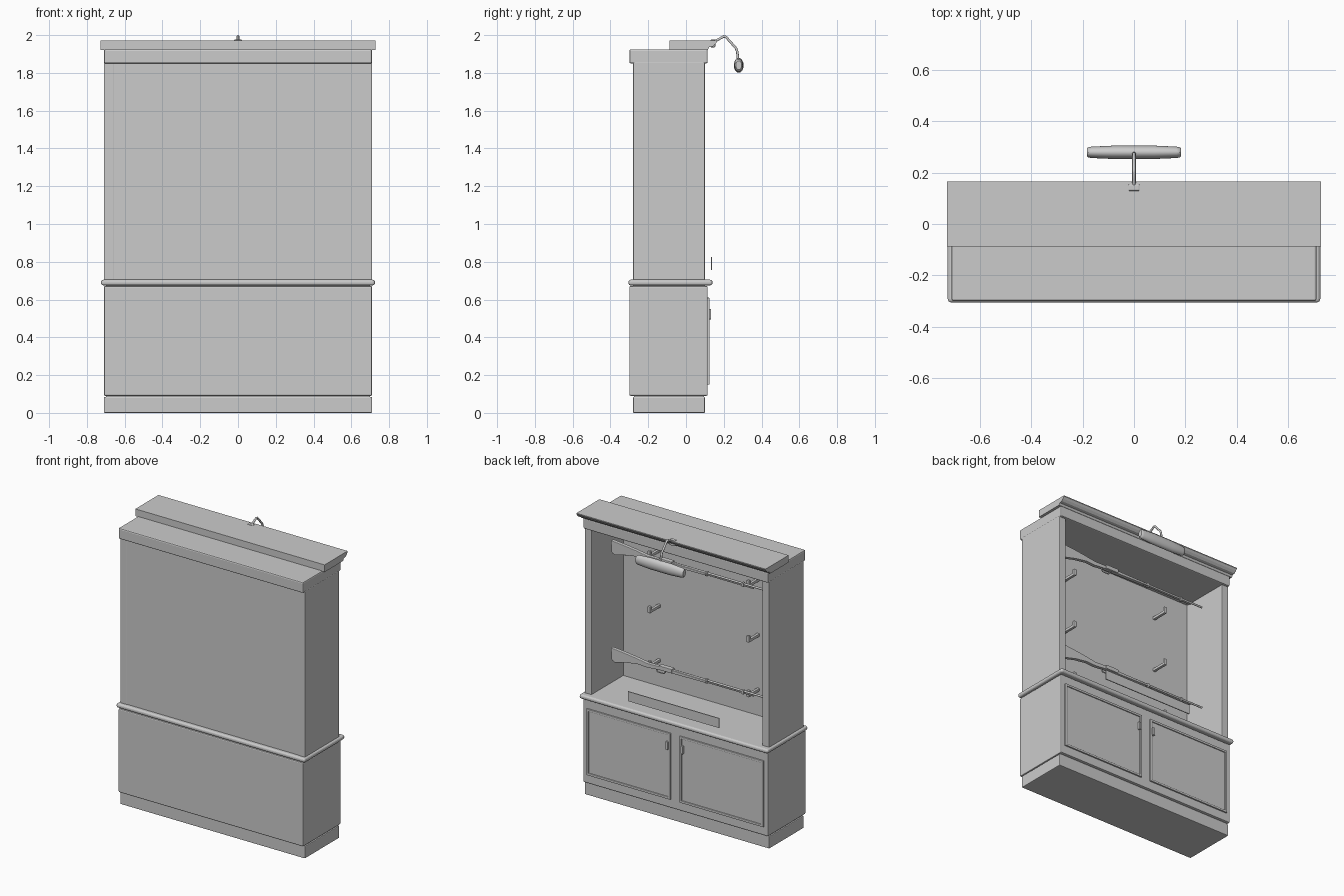
import bpy, math
from mathutils import Vector

if "Cube" in bpy.data.objects:
    bpy.data.objects.remove(bpy.data.objects["Cube"])


def finish(name, verts, faces, bevel=0.0, segs=2):
    me = bpy.data.meshes.new(name)
    me.from_pydata(verts, [], faces)
    ob = bpy.data.objects.new(name, me)
    bpy.context.collection.objects.link(ob)
    if bevel:
        m = ob.modifiers.new("bevel", 'BEVEL')
        m.width, m.segments = bevel, segs
    return ob


def box(name, x0, x1, y0, y1, z0, z1, bevel=0.0, segs=2):
    v = [(x, y, z) for z in (z0, z1) for x, y in ((x0, y0), (x1, y0), (x1, y1), (x0, y1))]
    f = [(3, 2, 1, 0), (4, 5, 6, 7), (0, 1, 5, 4), (1, 2, 6, 5), (2, 3, 7, 6), (3, 0, 4, 7)]
    return finish(name, v, f, bevel, segs)


def prism(name, pts, axis, a, b, bevel=0.0):
    """Extrude a 2D outline along x (pts are y,z) or y (pts are x,z)."""
    def put(p, t):
        return (t, p[0], p[1]) if axis == 'x' else (p[0], t, p[1])
    n = len(pts)
    v = [put(p, a) for p in pts] + [put(p, b) for p in pts]
    f = [tuple(range(n))[::-1], tuple(range(n, 2 * n))]
    f += [(i, (i + 1) % n, n + (i + 1) % n, n + i) for i in range(n)]
    ob = finish(name, v, f, bevel)
    import bmesh
    bm = bmesh.new()
    bm.from_mesh(ob.data)
    bmesh.ops.recalc_face_normals(bm, faces=bm.faces)
    bm.to_mesh(ob.data)
    bm.free()
    return ob


def tube(name, pts, r):
    cu = bpy.data.curves.new(name, 'CURVE')
    cu.dimensions = '3D'
    cu.bevel_depth, cu.bevel_resolution, cu.use_fill_caps = r, 3, True
    s = cu.splines.new('POLY')
    s.points.add(len(pts) - 1)
    for p, c in zip(s.points, pts):
        p.co = (*c, 1)
    ob = bpy.data.objects.new(name, cu)
    bpy.context.collection.objects.link(ob)
    return ob


# lower cupboard
box("plinth", -.71, .71, -.28, .10, 0, .085, .005)
box("plinth_neck", -.70, .70, -.275, .095, .08, .095)
box("cupboard_body", -.71, .71, -.30, .115, .09, .672, .007)
box("counter_ledge", -.725, .725, -.305, .14, .675, .705, .013, 4)
box("counter_core", -.70, .70, -.28, .10, .66, .69)

# cupboard doors: raised moulding frame, panel and pull
for side, s in (("left", -1), ("right", 1)):
    a, b = sorted((s * .035, s * .68))
    w = .016
    box(side + "_door_panel", a + w, b - w, .11, .118, .15 + w, .61 - w)
    box(side + "_door_stile_a", a, a + w, .11, .125, .15, .61, .003)
    box(side + "_door_stile_b", b - w, b, .11, .125, .15, .61, .003)
    box(side + "_door_rail_low", a, b, .11, .125, .15, .15 + w, .003)
    box(side + "_door_rail_top", a, b, .11, .125, .61 - w, .61, .003)
    box(side + "_door_pull", s * .058 - .009, s * .058 + .009, .115, .133, .495, .55, .003)

# upper display case, open to +y
for side, s in (("left", -1), ("right", 1)):
    a, b = sorted((s * .657, s * .71))
    box(side + "_case_side", a, b, -.28, .10, .70, 1.86, .005)
box("case_back", -.66, .66, -.277, -.25, .70, 1.86)
box("header", -.71, .71, -.30, .115, 1.85, 1.925, .008, 2)

# cornice, moulded on the open side only
prism("cornice", [(-.088, 1.922), (.115, 1.922), (.122, 1.936), (.142, 1.94),
                  (.155, 1.952), (.165, 1.966), (.165, 1.972), (-.088, 1.972)], 'x', -.727, .727)

# floating name strip over the ledge
box("display_strip", -.35, .35, .132, .138, .757, .824)

# pegs on the back panel
for i, z in enumerate((.885, 1.265, 1.65)):
    for side, s in (("left", -1), ("right", 1)):
        x = s * .38
        prism(f"peg_{side}_{i}", [(-.255, z - .01), (-.135, z - .01), (-.135, z + .036),
                                  (-.153, z + .036), (-.153, z + .01), (-.255, z + .01)],
              'x', x - .01, x + .01, .003)

# two displayed long rifles
Y = -.03
for tag, z, in (("upper", 1.712), ("lower", .966)):
    stock = [(.59, .038), (.585, -.045), (.56, -.058), (.47, -.035), (.38, -.022), (.31, -.026),
             (.22, -.018), (-.14, -.012), (-.14, .002), (.22, .006), (.31, .004), (.40, .018), (.50, .03)]
    prism(tag + "_rifle_stock", [(x, z + h) for x, h in stock], 'y', Y - .013, Y + .013, .004)
    tube(tag + "_rifle_barrel", [(.2, Y, z + .003), (-.595, Y, z + .003)], .007)
    tube(tag + "_rifle_rod", [(-.1, Y, z - .01), (-.5, Y, z - .01)], .004)
    box(tag + "_rifle_lock", .12, .22, Y - .017, Y + .017, z - .014, z + .014, .003)
    tube(tag + "_trigger_guard", [(.25, Y, z - .018), (.24, Y, z - .04), (.19, Y, z - .04),
                                  (.17, Y, z - .012)], .004)
    for k, x in enumerate((-.14, -.42)):
        box(f"{tag}_barrel_band_{k}", x - .008, x + .008, Y - .01, Y + .01, z - .017, z + .012, .002)

# picture lamp: foot, bent arm and rounded shade
box("lamp_foot", -.023, .023, .128, .155, 1.935, 1.976, .006)
tube("lamp_arm", [(0, .14, 1.966), (0, .158, 1.97), (0, .20, 1.993), (0, .212, 1.99),
                  (0, .265, 1.93), (0, .272, 1.91), (0, .275, 1.86)], .007)
rings = [(-.183, .6), (-.178, .76), (-.165, .85), (-.08, 1), (.08, 1), (.165, .85), (.178, .76), (.183, .6)]
N = 24
v = [(x, .279 + .026 * k * math.cos(2 * math.pi * i / N), 1.84 + .039 * k * math.sin(2 * math.pi * i / N))
     for x, k in rings for i in range(N)]
f = [(r * N + i, r * N + (i + 1) % N, (r + 1) * N + (i + 1) % N, (r + 1) * N + i)[::-1]
     for r in range(len(rings) - 1) for i in range(N)]
f += [tuple(range(N)), tuple(range((len(rings) - 1) * N, len(rings) * N))[::-1]]
shade = finish("lamp_shade", v, [q[::-1] for q in f])
for ob in bpy.data.objects:
    ob.select_set(False)
shade.select_set(True)
bpy.context.view_layer.objects.active = shade
bpy.ops.object.mode_set(mode='EDIT')
bpy.ops.mesh.select_all(action='SELECT')
bpy.ops.mesh.normals_make_consistent(inside=False)
bpy.ops.object.mode_set(mode='OBJECT')
bpy.ops.object.shade_smooth_by_angle(angle=math.radians(35))
